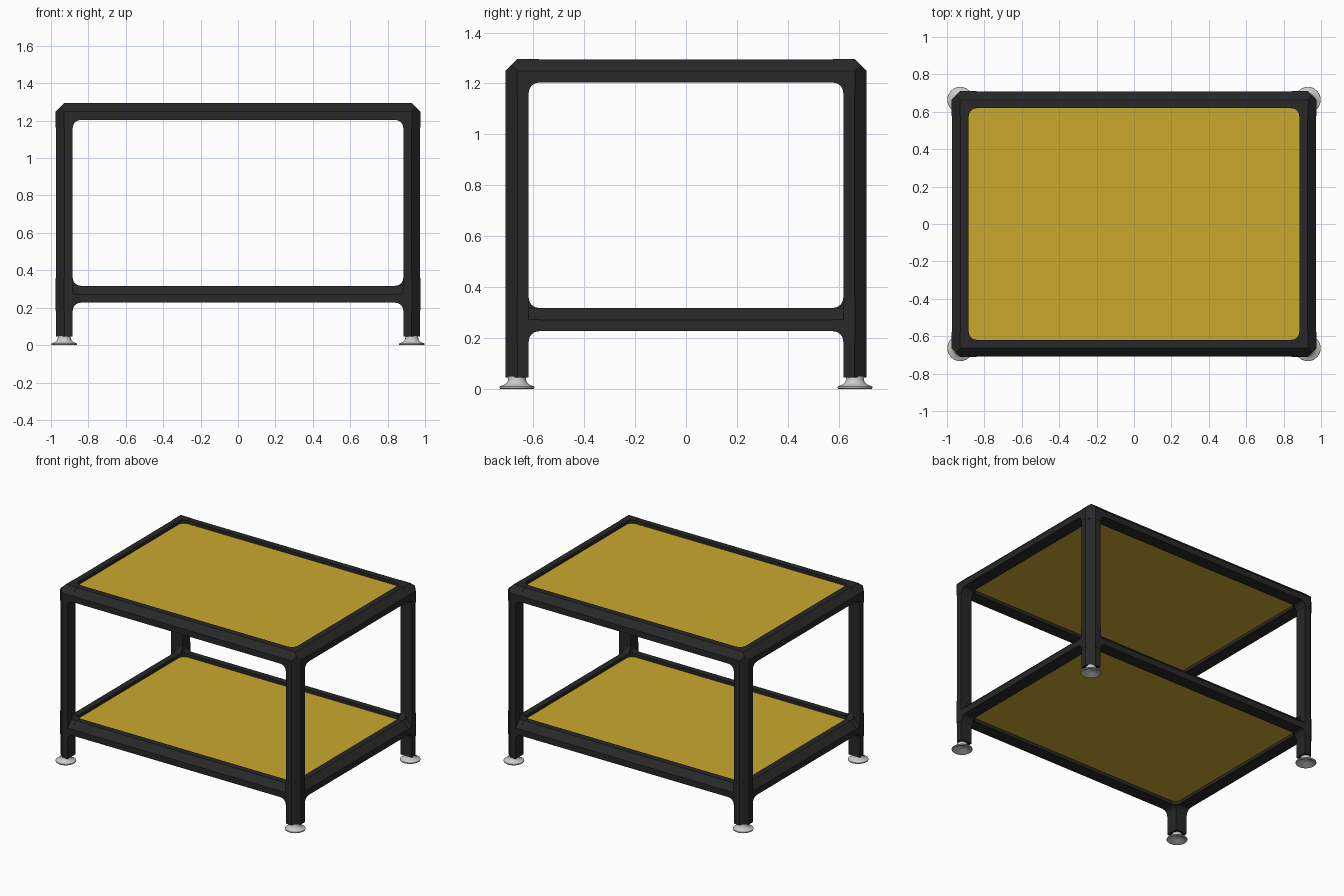
import bpy, bmesh, math
from mathutils import Vector

cube = bpy.data.objects.get("Cube")
if cube:
    bpy.data.objects.remove(cube, do_unlink=True)

# Main sizes: outer frame half sizes, bar width, seam positions
OUT_X, OUT_Y, W = 0.975, 0.71, 0.092
IN_X, IN_Y = OUT_X - W, OUT_Y - W
C = W / 2                      # chamfer on the outer edge of each bar
R = 0.04                       # fillet inside the corner connectors
SEAM_X, SEAM_Y, SEAM_Z = IN_X - R, IN_Y - R, R
TOP, LOW = 1.295, 0.318        # top height of the two rail rings
FOOT_TOP = 0.045
X, Y, Z = Vector((1, 0, 0)), Vector((0, 1, 0)), Vector((0, 0, 1))


def material(name, rgb, rough, metal=0.0):
    m = bpy.data.materials.new(name)
    m.use_nodes = True
    m.diffuse_color = (*rgb, 1)
    node = m.node_tree.nodes["Principled BSDF"]
    node.inputs["Base Color"].default_value = (*rgb, 1)
    node.inputs["Roughness"].default_value = rough
    node.inputs["Metallic"].default_value = metal
    return m


BLACK = material("black frame", (0.021, 0.021, 0.021), 0.6)
YELLOW = material("yellow shelf", (0.59, 0.395, 0.026), 0.6)
GREY = material("light grey foot", (0.6, 0.6, 0.6), 0.5)


def finish(name, bm, mat, mirror=(False, False)):
    bmesh.ops.recalc_face_normals(bm, faces=bm.faces)
    mesh = bpy.data.meshes.new(name)
    bm.to_mesh(mesh)
    bm.free()
    mesh.materials.append(mat)
    ob = bpy.data.objects.new(name, mesh)
    bpy.context.collection.objects.link(ob)
    if any(mirror):
        mod = ob.modifiers.new("mirror", "MIRROR")
        mod.use_axis = (*mirror, False)
        mod.use_mirror_merge = False
    return ob


def block(bm, lo, hi, cuts=()):
    """Box from lo to hi, with each cut plane (point, normal) slicing off an edge."""
    part = bmesh.new()
    bmesh.ops.create_cube(part, size=1)
    for v in part.verts:
        v.co = [a + (b - a) * (c + 0.5) for a, b, c in zip(lo, hi, v.co)]
    for point, normal in cuts:
        bmesh.ops.bisect_plane(part, geom=part.verts[:] + part.edges[:] + part.faces[:],
                               plane_co=point, plane_no=normal, clear_outer=True)
        edges = [e for e in part.edges if e.is_boundary]
        if edges:
            bmesh.ops.holes_fill(part, edges=edges)
    tmp = bpy.data.meshes.new("tmp")
    part.to_mesh(tmp)
    part.free()
    bm.from_mesh(tmp)
    bpy.data.meshes.remove(tmp)


def fillet(bm, corner, u, v, depth):
    """Concave quarter-round web between directions u and v, extruded by depth."""
    corner = Vector(corner)
    arc = [math.pi / 2 * i / 6 for i in range(7)]
    pts = [corner] + [corner + R * (1 - math.sin(t)) * u + R * (1 - math.cos(t)) * v for t in arc]
    face = bm.faces.new([bm.verts.new(p) for p in pts])
    ext = bmesh.ops.extrude_face_region(bm, geom=[face])
    bmesh.ops.translate(bm, vec=depth, verts=[g for g in ext["geom"] if isinstance(g, bmesh.types.BMVert)])


def chamfers(top):
    """Planes that trim the outer edges: upright, long rail, short rail."""
    return (((OUT_X - C, OUT_Y, 0), X + Y),
            ((0, OUT_Y, top - C), Y + Z),
            ((OUT_X, 0, top - C), X + Z))


D = 0.001                      # bars sit a hair inside their connectors
for level, top in (("top", TOP), ("lower", LOW)):
    bottom = top - W
    upright, long_edge, short_edge = chamfers(top)
    inset = chamfers(top - 2 * D)

    # Long and short rails
    bm = bmesh.new()
    block(bm, (-SEAM_X, IN_Y + D, bottom + D), (SEAM_X, OUT_Y - D, top - D), [inset[1]])
    finish(level + "_long_rails", bm, BLACK, (False, True))
    bm = bmesh.new()
    block(bm, (IN_X + D, -SEAM_Y, bottom + D), (OUT_X - D, SEAM_Y, top - D), [inset[2]])
    finish(level + "_short_rails", bm, BLACK, (True, False))

    # Corner connectors with filleted arms
    bm = bmesh.new()
    is_top = level == "top"
    rail_cuts = (upright, long_edge, short_edge) if is_top else None
    block(bm, (SEAM_X, IN_Y, bottom), (OUT_X, OUT_Y, top), rail_cuts or (upright, long_edge))
    block(bm, (IN_X, SEAM_Y, bottom), (OUT_X, OUT_Y, top), rail_cuts or (upright, short_edge))
    block(bm, (IN_X, IN_Y, bottom - SEAM_Z), (OUT_X, OUT_Y, top if is_top else top + SEAM_Z),
          rail_cuts or (upright,))
    fillet(bm, (IN_X, IN_Y, bottom), -X, -Y, Z * W)
    fillet(bm, (IN_X, IN_Y, bottom), -X, -Z, Y * W)
    fillet(bm, (IN_X, IN_Y, bottom), -Y, -Z, X * W)
    if not is_top:
        fillet(bm, (IN_X, IN_Y, top), -X, Z, Y * C)
        fillet(bm, (IN_X, IN_Y, top), -Y, Z, X * C)
    finish(level + "_corner_connectors", bm, BLACK, (True, True))

    # Shelf panel held inside the rails
    bm = bmesh.new()
    mid = top - W / 2
    block(bm, (-IN_X - 0.01, -IN_Y - 0.01, mid - 0.022), (IN_X + 0.01, IN_Y + 0.01, mid + 0.022))
    finish(level + "_shelf_panel", bm, YELLOW)

# Posts between the connectors, and short legs below them
for name, z0, z1 in (("posts", LOW + SEAM_Z, TOP - W - SEAM_Z),
                     ("lower_legs", FOOT_TOP, LOW - W - SEAM_Z)):
    bm = bmesh.new()
    block(bm, (IN_X + D, IN_Y + D, z0), (OUT_X - D, OUT_Y - D, z1),
          [((OUT_X - C - 2 * D, OUT_Y, 0), X + Y)])
    finish(name, bm, BLACK, (True, True))

# Flared levelling feet, hollow underneath
profile = [(0.0, 0.02), (0.03, 0.02), (0.056, 0.0), (0.066, 0.0), (0.069, 0.004), (0.068, 0.009),
           (0.05, 0.016), (0.04, 0.024), (0.035, 0.034), (0.034, 0.048), (0.0, 0.048)]
bm = bmesh.new()
verts = [bm.verts.new((r, 0, z)) for r, z in profile]
edges = [bm.edges.new(pair) for pair in zip(verts, verts[1:])]
bmesh.ops.spin(bm, geom=verts + edges, axis=Z, cent=(0, 0, 0), angle=2 * math.pi, steps=32)
bmesh.ops.remove_doubles(bm, verts=bm.verts, dist=0.0001)
bmesh.ops.translate(bm, verts=bm.verts, vec=(OUT_X - W / 2, OUT_Y - W / 2, 0))
feet = finish("levelling_feet", bm, GREY, (True, True))
bpy.ops.object.select_all(action="DESELECT")
feet.select_set(True)
bpy.context.view_layer.objects.active = feet
bpy.ops.object.shade_smooth_by_angle(angle=math.radians(40))
